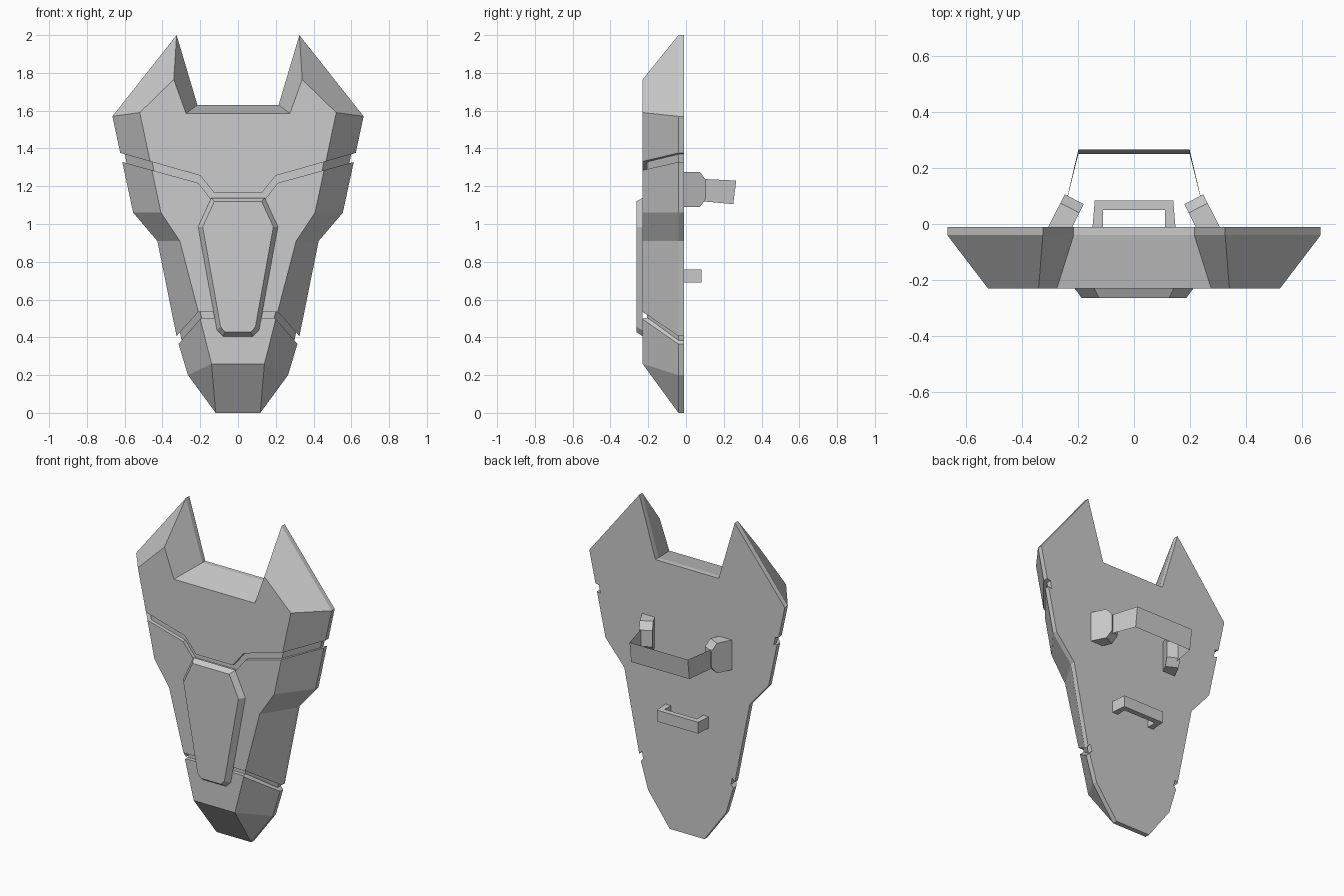
import bpy, bmesh
from mathutils import Vector

if "Cube" in bpy.data.objects:
    bpy.data.objects.remove(bpy.data.objects["Cube"])


def loft(name, loops, caps=True):
    """Skin equal-length point loops, close the ends with flat caps."""
    bm = bmesh.new()
    rings = [[bm.verts.new(p) for p in lp] for lp in loops]
    n = len(rings[0])
    for a, b in zip(rings, rings[1:]):
        for i in range(n):
            j = (i + 1) % n
            bm.faces.new((a[i], a[j], b[j], b[i]))
    if caps:
        bm.faces.new(rings[0])
        bm.faces.new(rings[-1])
    bmesh.ops.remove_doubles(bm, verts=bm.verts, dist=0.0005)
    bmesh.ops.recalc_face_normals(bm, faces=bm.faces)
    me = bpy.data.meshes.new(name)
    bm.to_mesh(me)
    bm.free()
    ob = bpy.data.objects.new(name, me)
    bpy.context.collection.objects.link(ob)
    return ob


def both(half):
    """Right half of an outline plus its mirror image."""
    return half + [(-x, z) for x, z in reversed(half)]


def at_y(pts, y):
    return [(x, y, z) for x, z in pts]


def cut(ob, cutter):
    m = ob.modifiers.new("cut", 'BOOLEAN')
    m.operation = 'DIFFERENCE'
    m.solver = 'EXACT'
    m.object = cutter
    bpy.context.view_layer.objects.active = ob
    bpy.ops.object.modifier_apply(modifier=m.name)


# Shield body: rim outline and the smaller front face outline
rim = [(0.118, 0), (0.265, 0.2), (0.322, 0.39), (0.427, 0.91), (0.555, 1.06),
       (0.665, 1.57), (0.325, 2.0), (0.215, 1.63)]
face = [(0.14, 0.26), (0.14, 0.26), (0.206, 0.52), (0.308, 0.91), (0.408, 1.06),
        (0.52, 1.59), (0.34, 1.765), (0.275, 1.585)]
FRONT, RIM, BACK = -0.23, -0.04, -0.01
body = loft("shield_body", [at_y(both(face), FRONT), at_y(both(rim), RIM),
                            at_y(both(rim), BACK)])


# Panel grooves: bands cut to a shallow depth by sparing an inner core
def inset(pts, d):
    return both([(x - d, z) for x, z in pts])


core = loft("core_helper", [at_y(inset(face, 0.01), -0.207),
                            at_y(inset(rim, 0.022), RIM),
                            at_y(inset(rim, 0.022), 0.1)])
bands = [([(0.75, 1.412), (0.2, 1.256), (0.125, 1.163)],
          [(0.75, 1.366), (0.212, 1.218), (0.142, 1.13)]),
         ([(0.41, 0.312), (0.21, 0.535), (0.08, 0.535)],
          [(0.38, 0.29), (0.195, 0.503), (0.08, 0.503)])]
for top, low in bands:
    outline = both(top) + both(low)[::-1]
    groove = loft("groove_helper", [at_y(outline, -0.3), at_y(outline, 0.05)])
    cut(groove, core)
    cut(body, groove)
    bpy.data.objects.remove(groove)
bpy.data.objects.remove(core)

# Raised front plate with bevelled edge
loft("front_plate", [
    at_y(both([(0.08, 0.405), (0.112, 0.437), (0.212, 0.985), (0.142, 1.138)]), -0.229),
    at_y(both([(0.068, 0.428), (0.092, 0.455), (0.187, 0.985), (0.125, 1.12)]), -0.263)])

# Strap mounts: chamfered blocks leaning inward
for s, side in ((1, "right"), (-1, "left")):
    axis = Vector((-0.45 * s, 0.893, 0))
    across = Vector((0.893 * s, 0.45, 0))
    base = Vector((0.2625 * s, -0.01, 1.183))
    profile = [(-0.03, -0.092), (0.075, -0.092), (0.11, -0.05),
               (0.11, 0.05), (0.075, 0.092), (-0.03, 0.092)]
    loft("strap_mount_" + side,
         [[base + axis * a + across * w + Vector((0, 0, h)) for a, h in profile]
          for w in (-0.038, 0.038)])

# Arm strap: thin tilted band bridging the mounts
bm = bmesh.new()
rows = [[bm.verts.new(p) for p in pts] for pts in (
    [(-0.238, 0.095, 1.238), (-0.198, 0.266, 1.23), (0.198, 0.266, 1.23), (0.238, 0.095, 1.238)],
    [(-0.238, 0.09, 1.12), (-0.198, 0.25, 1.105), (0.198, 0.25, 1.105), (0.238, 0.09, 1.12)])]
for i in range(3):
    bm.faces.new((rows[0][i], rows[0][i + 1], rows[1][i + 1], rows[1][i]))
bmesh.ops.recalc_face_normals(bm, faces=bm.faces)
me = bpy.data.meshes.new("arm_strap")
bm.to_mesh(me)
bm.free()
bpy.context.collection.objects.link(bpy.data.objects.new("arm_strap", me))

# Hand grip: squared bracket
grip = both([(0.11, 0.05), (0.11, -0.015), (0.148, -0.015), (0.14, 0.083)])
loft("hand_grip", [[(x, y, z) for x, y in grip] for z in (0.69, 0.76)])
